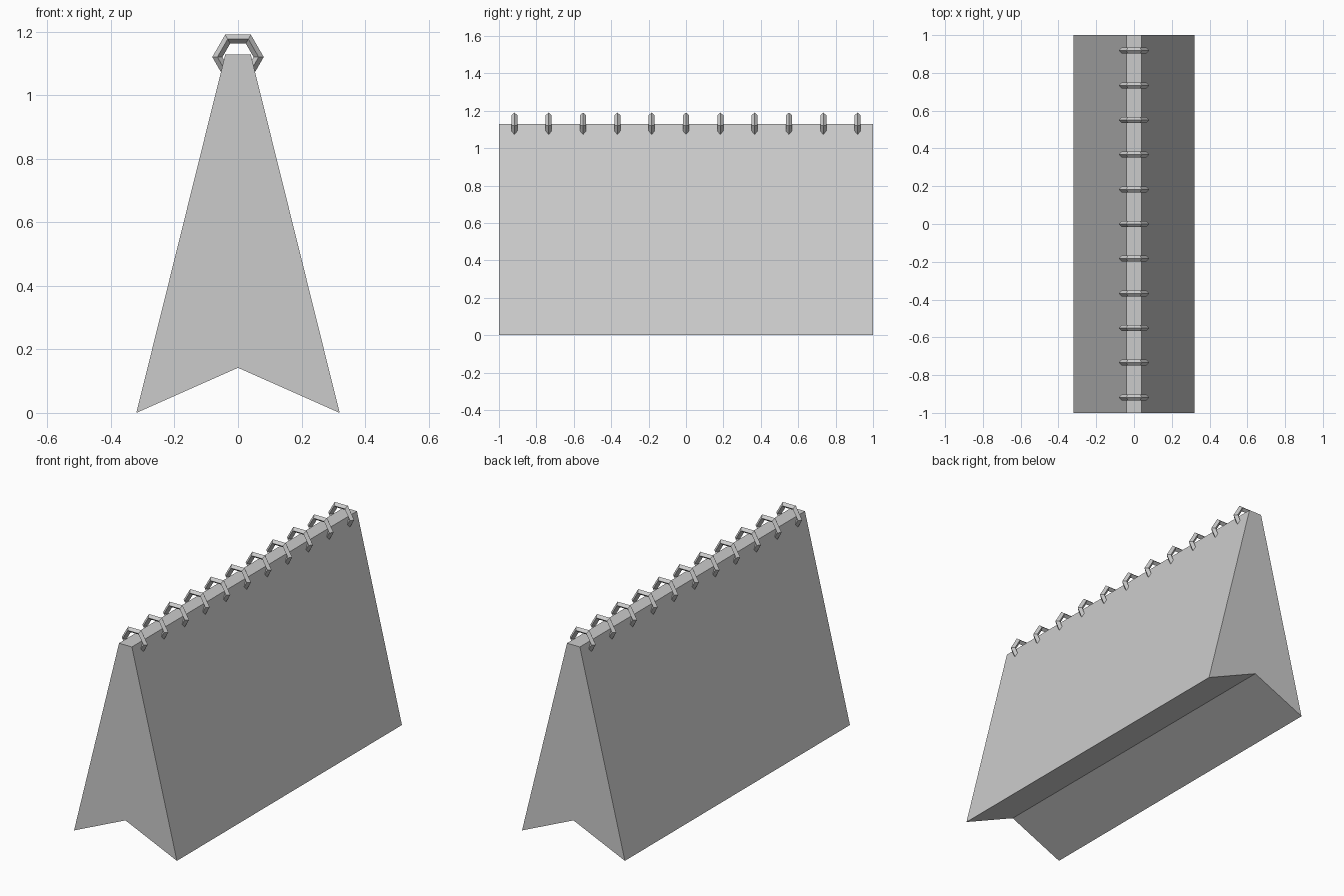
import bpy
import bmesh
import math

cube = bpy.data.objects.get("Cube")
if cube:
    bpy.data.objects.remove(cube, do_unlink=True)

grey = bpy.data.materials.new("pale grey")
grey.use_nodes = True
colour = (0.6, 0.6, 0.6, 1)
grey.diffuse_color = colour
grey.node_tree.nodes["Principled BSDF"].inputs["Base Color"].default_value = colour


def add_object(name, bm):
    bmesh.ops.recalc_face_normals(bm, faces=bm.faces)
    mesh = bpy.data.meshes.new(name)
    bm.to_mesh(mesh)
    bm.free()
    mesh.materials.append(grey)
    obj = bpy.data.objects.new(name, mesh)
    bpy.context.collection.objects.link(obj)
    return obj


# Tent-shaped stand: one profile extruded along its length
profile = [(-0.32, 0), (0, 0.142), (0.32, 0), (0.04, 1.128), (-0.04, 1.128)]
bm = bmesh.new()
end = bm.faces.new([bm.verts.new((x, -1, z)) for x, z in profile])
sweep = bmesh.ops.extrude_face_region(bm, geom=[end])
moved = [v for v in sweep["geom"] if isinstance(v, bmesh.types.BMVert)]
bmesh.ops.translate(bm, verts=moved, vec=(0, 2, 0))
add_object("calendar_stand", bm)


# Six-sided binding rings with a faceted tube
def binding_ring(name, y, major=0.065, minor=0.016, sides=6, tube=4):
    bm = bmesh.new()
    loops = []
    for i in range(sides):
        a = math.tau * i / sides
        loop = []
        for j in range(tube):
            b = math.tau * j / tube
            r = major + minor * math.cos(b)
            loop.append(bm.verts.new((r * math.cos(a), y + minor * math.sin(b),
                                      1.12 + r * math.sin(a))))
        loops.append(loop)
    for i in range(sides):
        here, there = loops[i], loops[(i + 1) % sides]
        for j in range(tube):
            k = (j + 1) % tube
            bm.faces.new((here[j], here[k], there[k], there[j]))
    add_object(name, bm)


count = 11
for n in range(count):
    binding_ring(f"binding_ring_{n + 1}", 0.1835 * (n - count // 2))
